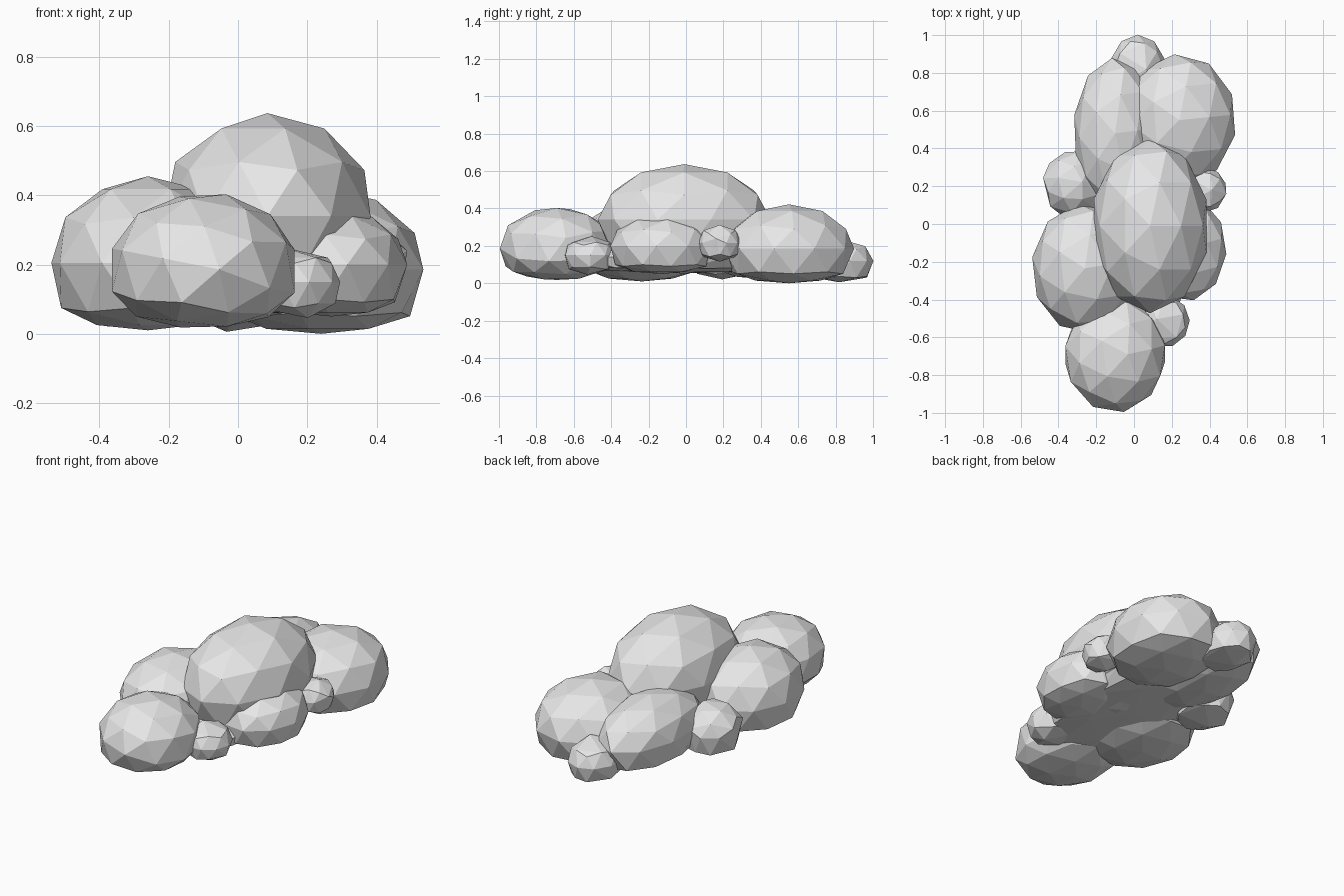
import bpy, bmesh, math
from mathutils import Matrix

if "Cube" in bpy.data.objects:
    bpy.data.objects.remove(bpy.data.objects["Cube"])

# One pale matte colour for the whole cloud
mat = bpy.data.materials.new("cloud_white")
mat.diffuse_color = (0.8, 0.8, 0.8, 1)
mat.use_nodes = True
mat.node_tree.nodes["Principled BSDF"].inputs["Base Color"].default_value = mat.diffuse_color


def puff(name, centre, radii, base, spin=0, lean=0, flat=0.5, keep=1.0):
    """Low-poly ellipsoid resting at height base: spin/lean move the facets,
    flat < 1 squares off the underside, keep < 1 thins out the facets."""
    bm = bmesh.new()
    bmesh.ops.create_icosphere(bm, subdivisions=2, radius=1)
    turn = Matrix.Rotation(math.radians(lean), 3, 'Y') @ Matrix.Rotation(math.radians(spin), 3, 'Z')
    for v in bm.verts:
        x, y, z = turn @ v.co
        if z < -0.05:
            z = -(-z) ** flat * (centre[2] - base)
        else:
            z *= radii[2]
        v.co = (x * radii[0], y * radii[1], z)
    mesh = bpy.data.meshes.new(name)
    bm.to_mesh(mesh)
    bm.free()
    mesh.materials.append(mat)
    ob = bpy.data.objects.new(name, mesh)
    bpy.context.collection.objects.link(ob)
    ob.location = centre
    if keep < 1:
        bpy.context.view_layer.objects.active = ob
        thin = ob.modifiers.new("thin", 'DECIMATE')
        thin.ratio = keep
        bpy.ops.object.modifier_apply(modifier="thin")
    return ob


# Large puffs
cloud = puff("cloud", (0.085, -0.01, 0.34), (0.313, 0.462, 0.297), 0.05, flat=0.7)
puffs = [
    puff("front_puff", (-0.10, -0.69, 0.195), (0.274, 0.31, 0.214), 0.015, 10, 14, flat=0.6),
    puff("left_puff", (-0.26, -0.235, 0.205), (0.283, 0.345, 0.25), 0.01, 8),
    puff("back_right_puff", (0.24, 0.55, 0.185), (0.303, 0.35, 0.237), 0.0, 5),
    puff("back_left_puff", (-0.10, 0.48, 0.20), (0.223, 0.40, 0.195), 0.02, 4),
    puff("right_puff", (0.27, -0.13, 0.20), (0.22, 0.28, 0.165), 0.05, 12),
    # Flat filler closing the underside between the puffs
    puff("underside", (0.0, 0.0, 0.14), (0.32, 0.72, 0.08), 0.055),
    # Small puffs tucked in the gaps
    puff("back_small_puff", (0.02, 0.82, 0.12), (0.148, 0.182, 0.118), 0.005, keep=0.7),
    puff("left_small_puff", (-0.32, 0.21, 0.16), (0.165, 0.178, 0.145), 0.02, 15, keep=0.7),
    puff("right_small_puff", (0.38, 0.18, 0.215), (0.11, 0.117, 0.098), 0.115, flat=0.8, keep=0.7),
    puff("front_small_puff", (0.16, -0.515, 0.15), (0.135, 0.138, 0.103), 0.045, 20, flat=0.8, keep=0.7),
]

# Fuse the puffs into one hollow-free skin
bpy.context.view_layer.objects.active = cloud
for p in puffs:
    fuse = cloud.modifiers.new("fuse", 'BOOLEAN')
    fuse.operation = 'UNION'
    fuse.solver = 'EXACT'
    fuse.object = p
    bpy.ops.object.modifier_apply(modifier=fuse.name)
    bpy.data.objects.remove(p)
